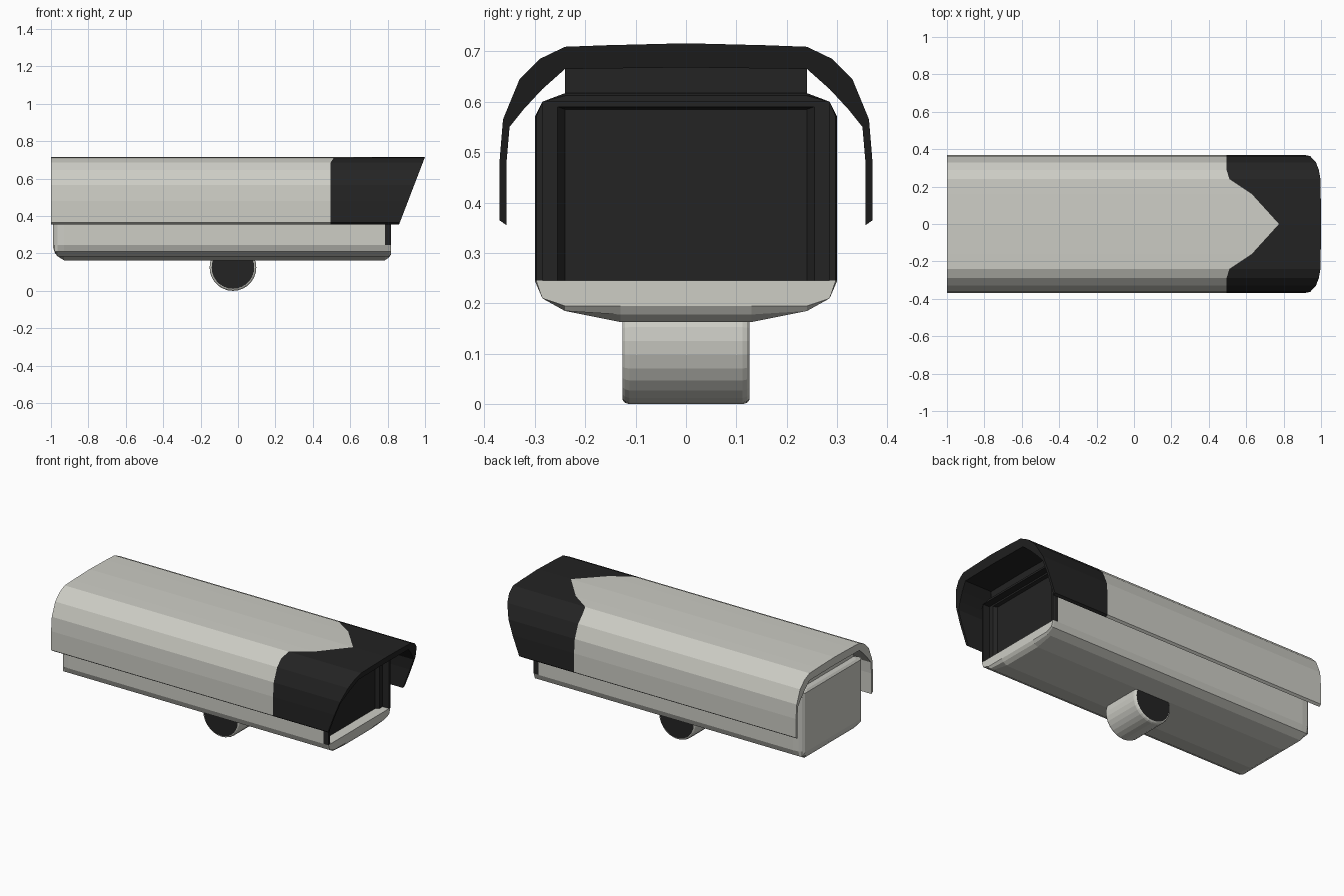
import bpy, bmesh, math

if "Cube" in bpy.data.objects:
    bpy.data.objects.remove(bpy.data.objects["Cube"])


def material(name, rgb):
    m = bpy.data.materials.new(name)
    m.diffuse_color = (*rgb, 1)
    m.use_nodes = True
    m.node_tree.nodes["Principled BSDF"].inputs["Base Color"].default_value = m.diffuse_color
    return m


LIGHT = material("light_grey", (0.61, 0.61, 0.56))
DARK = material("black", (0.017, 0.017, 0.017))


def loft(name, rings, is_dark, hollow=False):
    """Skin closed rings; hollow rings run outer then inner, so ends become strips."""
    bm = bmesh.new()
    vs = [[bm.verts.new(p) for p in r] for r in rings]
    n = len(vs[0])
    for a, b in zip(vs, vs[1:]):
        for i in range(n):
            j = (i + 1) % n
            bm.faces.new((a[i], a[j], b[j], b[i]))
    for end in (vs[0], vs[-1]):
        if hollow:
            for i in range(n // 2 - 1):
                bm.faces.new((end[i], end[i + 1], end[n - 2 - i], end[n - 1 - i]))
        else:
            bm.faces.new(end)
    bmesh.ops.remove_doubles(bm, verts=bm.verts, dist=1e-5)
    bmesh.ops.recalc_face_normals(bm, faces=bm.faces)
    bm.normal_update()
    for f in bm.faces:
        f.material_index = int(is_dark(f.calc_center_median(), f.normal))
    me = bpy.data.meshes.new(name)
    bm.to_mesh(me)
    bm.free()
    me.materials.append(LIGHT)
    me.materials.append(DARK)
    ob = bpy.data.objects.new(name, me)
    bpy.context.collection.objects.link(ob)
    return ob


def mirrored(half):
    """Mirror a half profile whose last point may sit on y = 0."""
    return half + [(-y, z) for y, z in reversed(half) if y > 0]


# Sun hood: thick arched shell, slanted front, pointed colour boundary
outer = mirrored([(.37, .365), (.37, .48), (.363, .565), (.33, .645),
                  (.29, .685), (.24, .709), (.16, .712), (0, .716)])
inner = mirrored([(.356, .355), (.356, .48), (.35, .55), (.322, .585),
                  (.285, .625), (.24, .665), (.16, .666), (0, .668)])
profile = outer + inner[::-1]


def colour_edge(y):
    y = abs(y)
    if y > .23:
        return .51 if y < .28 else .495
    return .63 if y > .1 else .775


def front_edge(z):
    return .865 + (z - .365) * .384


edges = [colour_edge(y) for y, z in outer]
edges += edges[::-1]
hood_rings = [
    [(-1, y, z) for y, z in profile],
    [(e, y, z) for e, (y, z) in zip(edges, profile)],
    [(min(1, front_edge(z)), y, z) for y, z in profile],
]
loft("sun_hood", hood_rings, lambda c, n: c.x > .55, hollow=True)

# Housing: rounded box with recessed front window
half = [(.13, .163), (.24, .185), (.285, .21), (.30, .245),
        (.30, .57), (.285, .6), (.24, .617)]
body = mirrored(half)


def section(x, ymax=.30, zmin=.163, zmax=.617):
    return [(x, max(-ymax, min(ymax, y)), max(zmin, min(zmax, z))) for y, z in body]


housing_rings = [
    section(-.99, .27, .235, .595),
    section(-.98, .285, .205, .607),
    section(-.965, .297, .185),
    section(-.93),
    section(.785),
    section(.807, .30, .178),
    section(.818, .297, .195, .612),
    section(.818, .285, .245, .60),
    section(.775, .285, .245, .60),
    section(.775, .255, .245, .59),
    section(.755, .24, .245, .585),
]
loft("housing", housing_rings,
     lambda c, n: c.x > .75 and c.z > .2455 and abs(n.x) + abs(n.y) + abs(n.z) > 0
     and (c.x > .79 or n.x > .5 or c.z > .25))

# Spacer rail joining the housing to the hood
rail = [(-.24, .605), (.24, .605), (.24, .67), (-.24, .67)]
loft("hood_spacer", [[(x, y, z) for y, z in rail] for x in (-.96, .5, .80)],
     lambda c, n: c.x > .5)

# Mount barrel: crosswise cylinder with softened rims and dark end caps
SIDES = 28


def circle(y, r):
    return [(-.027 + r * math.cos(2 * math.pi * i / SIDES), y,
             .125 + r * math.sin(2 * math.pi * i / SIDES)) for i in range(SIDES)]


ends = [(-.126, .114), (-.1255, .117), (-.121, .122), (-.112, .125)]
steps = ends + [(-y, r) for y, r in reversed(ends)]
loft("mount_barrel", [circle(y, r) for y, r in steps],
     lambda c, n: abs(n.y) > .99 and abs(c.x + .027) < .01)
